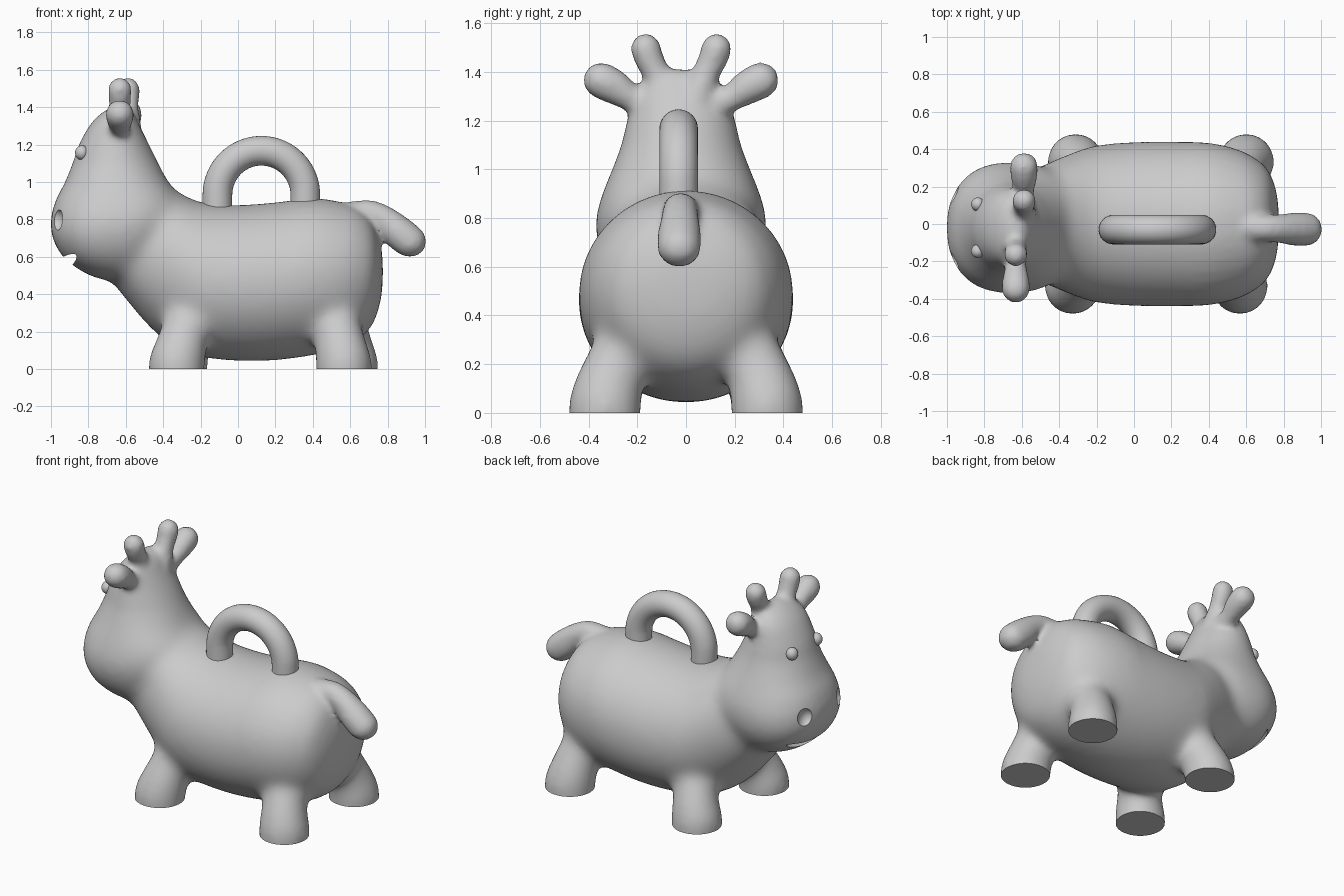
import bpy, bmesh, math
from mathutils import Vector, Matrix

cube = bpy.data.objects.get("Cube")
if cube:
    bpy.data.objects.remove(cube, do_unlink=True)

MID = -0.02    # the head, tail and handle sit slightly off the centre line
ALLOW = 0.008  # extra thickness that the softening takes away again

clay = bpy.data.materials.new("plain grey")
clay.diffuse_color = (0.6, 0.6, 0.6, 1)
clay.use_nodes = True
clay.node_tree.nodes["Principled BSDF"].inputs["Base Color"].default_value = (0.6, 0.6, 0.6, 1)


def spline(rows, steps=6):
    """Smooth interpolation through rows of numbers."""
    rows = [Vector(r) for r in rows]
    out = []
    for i in range(len(rows) - 1):
        a, b, c, d = rows[max(i - 1, 0)], rows[i], rows[i + 1], rows[min(i + 2, len(rows) - 1)]
        for k in range(steps):
            t = k / steps
            out.append(0.5 * (2 * b + (c - a) * t + (2 * a - 5 * b + 4 * c - d) * t ** 2
                              + (3 * b - a - 3 * c + d) * t ** 3))
    return out + [rows[-1]]


def loft(bm, rings, sides=40):
    """Skin rings given as (centre, half axis u, half axis v, roundness power)."""
    def bend(s, power):
        return math.copysign(abs(s) ** power, s)
    loops = []
    for c, u, v, p in rings:
        angles = [math.tau * i / sides for i in range(sides)]
        loops.append([bm.verts.new(c + u * bend(math.cos(a), p) + v * bend(math.sin(a), p))
                      for a in angles])
    faces = [bm.faces.new(loops[0]), bm.faces.new(loops[-1])]
    for lo, hi in zip(loops, loops[1:]):
        for i in range(sides):
            j = (i + 1) % sides
            faces.append(bm.faces.new((lo[i], lo[j], hi[j], hi[i])))
    bmesh.ops.recalc_face_normals(bm, faces=faces)


def tube(bm, rows, sides=24, round_tip=True):
    """Tube through rows of (x, y, z, radius), with a domed tip."""
    pts = spline(rows)
    rings = []
    for i, p in enumerate(pts):
        d = (pts[min(i + 1, len(pts) - 1)].xyz - pts[max(i - 1, 0)].xyz).normalized()
        side = Vector((0, 1, 0)) if abs(d.y) < 0.8 else Vector((1, 0, 0))
        u = (side - d * side.dot(d)).normalized()
        rings.append((p.xyz, u * p.w, d.cross(u) * p.w, 1))
    if round_tip:
        c, u, v, _ = rings[-1]
        for k in range(1, 7):
            a = k * math.pi / 13
            rings.append((c + d * pts[-1].w * math.sin(a), u * math.cos(a), v * math.cos(a), 1))
    loft(bm, rings, sides)


def make(name, bm):
    mesh = bpy.data.meshes.new(name)
    bm.to_mesh(mesh)
    bm.free()
    mesh.materials.append(clay)
    obj = bpy.data.objects.new(name, mesh)
    bpy.context.collection.objects.link(obj)
    return obj


def bake(obj):
    deps = bpy.context.evaluated_depsgraph_get()
    deps.update()
    mesh = bpy.data.meshes.new_from_object(obj.evaluated_get(deps))
    obj.modifiers.clear()
    obj.data = mesh


def smooth(obj, degrees=40):
    bpy.ops.object.select_all(action="DESELECT")
    obj.select_set(True)
    bpy.context.view_layer.objects.active = obj
    bpy.ops.object.shade_smooth_by_angle(angle=math.radians(degrees))


def ball(name, place, size, turn=None):
    bm = bmesh.new()
    bmesh.ops.create_uvsphere(bm, u_segments=24, v_segments=14, radius=1)
    turn = turn or Matrix.Identity(4)
    bm.transform(Matrix.Translation(place) @ turn @ Matrix.Diagonal((*size, 1)))
    return make(name, bm)


def fade(value):
    return min(max(value / 0.2, 0), 1)


bm = bmesh.new()

# Barrel of the body: x, bottom, top, half width
barrel = [(-.68, .48, .75, .16), (-.6, .38, .85, .25), (-.5, .26, .95, .3), (-.4, .165, .97, .345),
          (-.3, .105, .93, .385), (-.2, .07, .885, .415), (0, .05, .87, .432), (.2, .053, .885, .435),
          (.4, .08, .905, .428), (.55, .115, .885, .395), (.65, .165, .85, .345), (.72, .24, .78, .28),
          (.762, .36, .66, .17), (.775, .46, .56, .05)]
loft(bm, [(Vector((x, 0, (lo + hi) / 2)), Vector((0, w + ALLOW, 0)),
           Vector((0, 0, (hi - lo) / 2 + ALLOW)), 1) for x, lo, hi, w in spline(barrel)])

# Head and neck: z, front, back, half width; the muzzle is squarer than the brow
head = [(.48, -.74, -.5, .12), (.52, -.83, -.44, .22), (.6, -.935, -.38, .3), (.7, -.99, -.33, .345),
        (.8, -1.0, -.29, .352), (.9, -.975, -.3, .325), (1.0, -.925, -.37, .285), (1.1, -.885, -.425, .247),
        (1.2, -.85, -.475, .222), (1.3, -.795, -.525, .195), (1.36, -.74, -.555, .155), (1.4, -.68, -.59, .08),
        (1.41, -.65, -.62, .02)]
loft(bm, [(Vector(((f + b) / 2, MID, z)), Vector(((b - f) / 2, 0, 0)), Vector((0, w, 0)),
           0.88 + 0.12 * fade(z - 0.9)) for z, f, b, w in spline(head)])

for s in (1, -1):
    # Legs, flaring into the body above and into a pad below
    for x, lean in ((.583 + s * .017, -.03), (-.32 + s * .008, .045)):
        tube(bm, [(x + lean * 3, s * .13, .5, .12), (x + lean * 2, s * .215, .32, .132),
                  (x + lean, s * .283, .2, .132), (x + lean * .4, s * .32, .1, .145),
                  (x, s * .332, .03, .156), (x, s * .334, -.03, .15), (x, s * .334, -.14, .15)],
             round_tip=False)
    # Ears
    x = -.61 + s * .022
    tube(bm, [(x, MID + s * .1, 1.25, .056), (x, MID + s * .2, 1.29, .056),
              (x, MID + s * .27, 1.335, .072), (x, MID + s * .327, 1.365, .076)])
    # Horns
    tube(bm, [(x, MID + s * .06, 1.28, .075), (x, MID + s * .1, 1.39, .058),
              (x, MID + s * .13, 1.45, .061), (x, MID + s * .145, 1.495, .064)])

# Tail
tube(bm, [(.5, MID, .79, .09), (.62, MID, .82, .078), (.71, MID - .003, .83, .073),
          (.79, MID - .005, .79, .079), (.86, MID - .007, .73, .09), (.918, MID - .008, .682, .09)])

# Fuse everything into one soft skin
body = make("body", bm)
remesh = body.modifiers.new("fuse", "REMESH")
remesh.mode = "VOXEL"
remesh.voxel_size = 0.016
soften = body.modifiers.new("soften", "SMOOTH")
soften.factor = 0.5
soften.iterations = 12
bake(body)

# Extra softening where the neck and legs run into the barrel
group = body.vertex_groups.new(name="blends")
for v in body.data.vertices:
    x, y, z = v.co
    top = 1.15 if x < 0.3 else 0.65
    group.add([v.index], fade(x + 0.85) * fade(top - z), "REPLACE")
blend = body.modifiers.new("blend", "SMOOTH")
blend.factor = 0.5
blend.iterations = 70
blend.vertex_group = group.name
bake(body)

# Flat soles
bm = bmesh.new()
bm.from_mesh(body.data)
cut = bmesh.ops.bisect_plane(bm, geom=bm.verts[:] + bm.edges[:] + bm.faces[:],
                             plane_co=(0, 0, 0), plane_no=(0, 0, -1), clear_outer=True)
rim = [e for e in cut["geom_cut"] if isinstance(e, bmesh.types.BMEdge)]
bmesh.ops.holes_fill(bm, edges=rim, sides=0)
bm.to_mesh(body.data)
bm.free()

# Carved nostrils and mouth
cutters = [ball("mouth_cutter", (-.885, MID, .597), (.085, .235, .035), Matrix.Rotation(-.6, 4, "Y"))]
for s in (1, -1):
    cutters.append(ball("nostril_cutter", (-.975, MID + s * .185, .8), (.045, .056, .06)))
for c in cutters:
    c.hide_render = True
    carve = body.modifiers.new("carve", "BOOLEAN")
    carve.operation = "DIFFERENCE"
    carve.solver = "EXACT"
    carve.object = c
bake(body)
for c in cutters:
    bpy.data.objects.remove(c, do_unlink=True)
smooth(body)

# Eyes
for s, name in ((1, "right_eye"), (-1, "left_eye")):
    smooth(ball(name, (-.835, MID + s * .125, 1.157), (.036, .037, .039)))

# Carrying handle
bm = bmesh.new()
arc = [(.125 - .235 * math.cos(a), -.03, .93 + .237 * math.sin(a), .079)
       for a in (math.pi * i / 12 for i in range(13))]
tube(bm, [(-.11, -.03, .8, .079)] + arc + [(.36, -.03, .8, .079)], sides=32, round_tip=False)
smooth(make("handle", bm))
